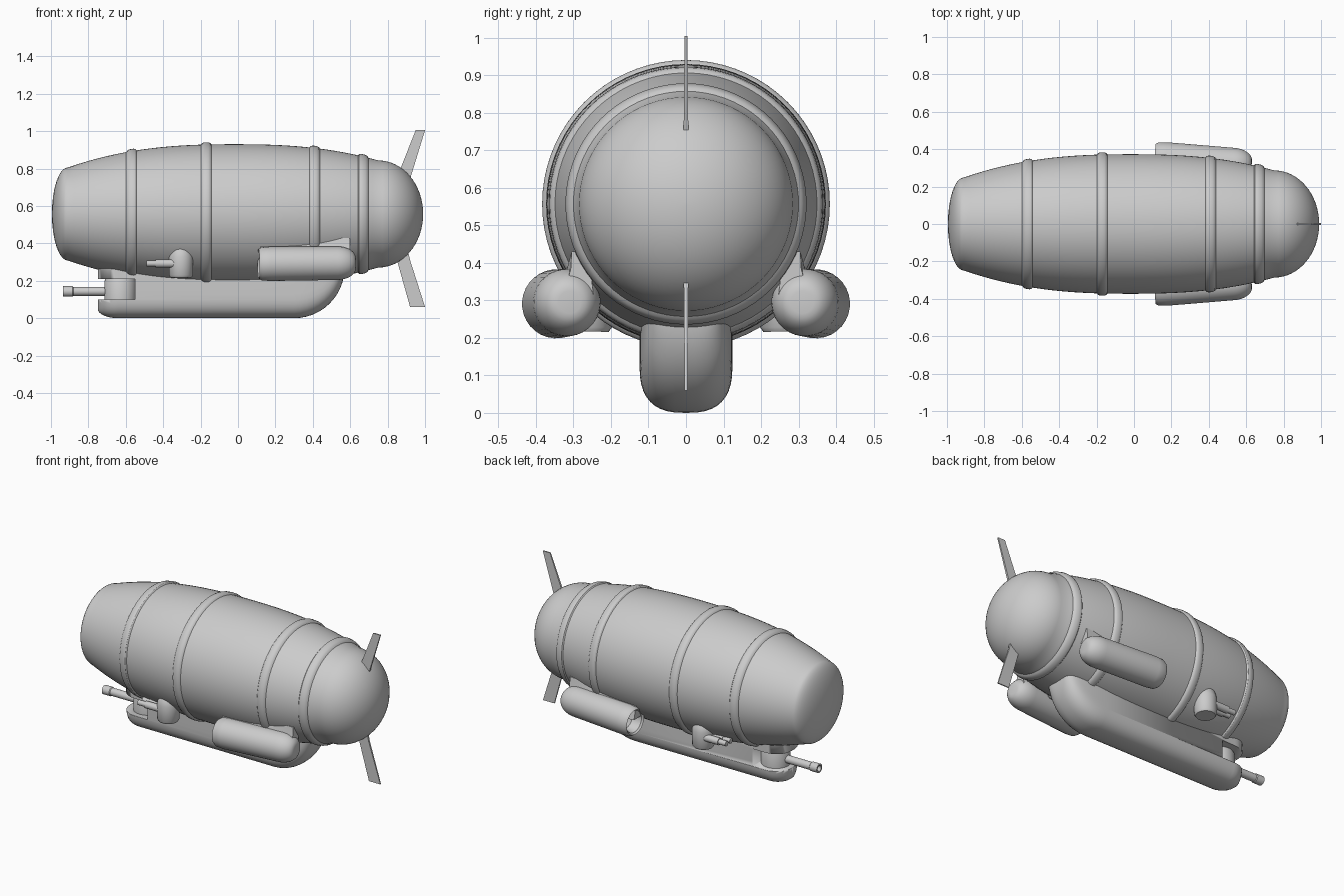
import bpy, bmesh, math
from mathutils import Vector, Matrix

if "Cube" in bpy.data.objects:
    bpy.data.objects.remove(bpy.data.objects["Cube"])


def make(name, bm, angle=35):
    bmesh.ops.recalc_face_normals(bm, faces=bm.faces)
    me = bpy.data.meshes.new(name)
    bm.to_mesh(me)
    bm.free()
    ob = bpy.data.objects.new(name, me)
    bpy.context.collection.objects.link(ob)
    bpy.ops.object.select_all(action='DESELECT')
    ob.select_set(True)
    bpy.context.view_layer.objects.active = ob
    bpy.ops.object.shade_smooth_by_angle(angle=math.radians(angle))
    return ob


def skin(name, rings, angle=35, caps=True):
    """Bridge a list of equally sized closed rings of points."""
    bm = bmesh.new()
    rows = [[bm.verts.new(p) for p in r] for r in rings]
    n = len(rows[0])
    for a, b in zip(rows, rows[1:]):
        for i in range(n):
            j = (i + 1) % n
            bm.faces.new((a[i], a[j], b[j], b[i]))
    if caps:
        bm.faces.new(rows[0])
        bm.faces.new(rows[-1])
    return make(name, bm, angle)


def lathe(name, profile, start, direction, sides=32, angle=35):
    """Revolve (distance, radius) pairs around an axis."""
    rot = Vector((0, 0, 1)).rotation_difference(Vector(direction)).to_matrix()
    rings = [[Vector(start) + rot @ Vector((r * math.cos(t), r * math.sin(t), d))
              for t in (2 * math.pi * i / sides for i in range(sides))]
             for d, r in profile]
    return skin(name, rings, angle)


def box(name, lo, hi):
    bm = bmesh.new()
    bmesh.ops.create_cube(bm, size=1)
    lo, hi = Vector(lo), Vector(hi)
    for v in bm.verts:
        v.co = (lo + hi) / 2 + Vector(a * b for a, b in zip(v.co, hi - lo))
    return make(name, bm)


# Hull: nose dome, barrel body with raised ribs, tail dome
CZ = 0.557
RIBS = (-0.57, -0.17, 0.41, 0.67)


def radius(x):
    r = 0.373 * (1 - (abs(x + 0.02) / 1.38) ** 2.5)
    for c in RIBS:
        r += 0.012 * max(0, 1 - (abs(x - c) / 0.028) ** 4)
    return r


profile = []
for i in range(12):
    t = math.radians(1 + 89 * i / 12)
    profile.append((-0.91 - 0.085 * math.cos(t), radius(-0.91) * math.sin(t)))
xs = [-0.91 + 1.66 * i / 50 for i in range(51)]
for c in RIBS:
    xs = [x for x in xs if abs(x - c) > 0.035]
    xs += [c + d for d in (-0.028, -0.022, -0.012, 0, 0.012, 0.022, 0.028)]
profile += [(x, radius(x)) for x in sorted(xs)]
for i in range(1, 17):
    t = math.radians(89 * i / 16)
    profile.append((0.75 + 0.24 * math.sin(t), radius(0.75) * math.cos(t)))
lathe("hull", profile, (0, 0, CZ), (1, 0, 0), 72, 30)

# Gondola: U-shaped sections, rounded at both ends
stations = []
for i in range(9):
    t = math.radians(3 + 87 * i / 8)
    stations.append((-0.64 - 0.11 * math.cos(t), 0.12 * math.sin(t) ** 0.8,
                     0.05 * (1 - math.sin(t))))
for i in range(13):
    t = math.radians(88 * i / 12)
    stations.append((0.30 + 0.27 * math.sin(t), 0.124 * math.cos(t) ** 0.3,
                     0.27 * (1 - math.cos(t))))
rings = []
for x, w, zb in stations:
    depth = min(0.13, 0.29 - zb)
    ring = [(x, -w, 0.30)]
    for i in range(21):
        t = math.pi + math.pi * i / 20
        c, s = math.cos(t), math.sin(t)
        ring.append((x, math.copysign(w * abs(c) ** 0.75, c),
                     zb + depth * (1 - abs(s) ** 0.75)))
    rings.append(ring + [(x, w, 0.30)])
gondola = skin("gondola", rings)

# Open gun bay cut into the gondola's nose
cutter = box("gun_bay_cutter", (-0.9, -0.2, 0.1), (-0.55, 0.2, 0.21))
cutter.hide_render = True
cutter.hide_set(True)
cut = gondola.modifiers.new("gun_bay", 'BOOLEAN')
cut.object = cutter
cut.operation = 'DIFFERENCE'
cut.solver = 'EXACT'

# Nose gun on its turret
lathe("nose_turret", [(0, 0.085), (0.1, 0.085), (0.12, 0.075)],
      (-0.63, 0, 0.095), (0, 0, 1))
lathe("nose_gun", [(0.03, 0.014), (0, 0.018), (0, 0.028), (0.05, 0.028),
                   (0.055, 0.024), (0.24, 0.024), (0.24, 0.034), (0.33, 0.034)],
      (-0.935, 0, 0.143), (1, 0, 0), 20)

for side, s in (("left", 1), ("right", -1)):
    # Engine pod with hollow intake and rounded tail
    pod = [(0.09, 0.04), (0.07, 0.06), (0.01, 0.068), (0, 0.078),
           (0.015, 0.088), (0.06, 0.092), (0.42, 0.09)]
    for i in range(1, 9):
        t = math.radians(88 * i / 8)
        pod.append((0.42 + 0.1 * math.sin(t), 0.03 + 0.06 * math.cos(t) if i < 8 else 0.03))
    lathe("engine_pod_" + side, pod, (0.11, s * 0.35, 0.29), (0.52, -s * 0.04, 0.005))

    # Pylon joining the pod to the hull
    pylon = [[(x, s * 0.245, z0), (x, s * (y + 0.035), z0),
              (x, s * (y + 0.012), 0.385), (x, s * 0.305, z1), (x, s * 0.26, z1)]
             for x, y, z0, z1 in ((0.12, 0.315, 0.3, 0.385), (0.26, 0.31, 0.29, 0.405),
                                  (0.44, 0.305, 0.29, 0.425), (0.6, 0.295, 0.3, 0.43))]
    skin("engine_pylon_" + side, pylon)

    # Side gun turret
    lathe("side_turret_" + side, [(0, 0.056), (0.012, 0.064), (0.11, 0.066),
                                  (0.15, 0.055), (0.165, 0.04), (0.2, 0.036)],
          (-0.305, s * 0.262, 0.217), (0, -s * 0.02, 1), 28)
    for k in (-0.022, 0.022):
        lathe("side_gun_" + side, [(0, 0.016), (0.05, 0.016), (0.05, 0.022), (0.16, 0.022)],
              (-0.49, s * (0.27 + k), 0.292), (1, 0, 0), 16)

# Tail fins, thinner at the tips
for name, pts in (("top_fin", ((0.82, 0.72), (0.865, 0.79), (0.95, 1.005),
                               (1.0, 1.005), (0.925, 0.76), (0.9, 0.68))),
                  ("bottom_fin", ((0.82, 0.38), (0.85, 0.31), (0.92, 0.06),
                                  (1.0, 0.06), (0.92, 0.31), (0.9, 0.40)))):
    skin(name, [[(x, d * (0.008 - 0.009 * abs(z - CZ)), z) for x, z in pts]
                for d in (-1, 1)])
